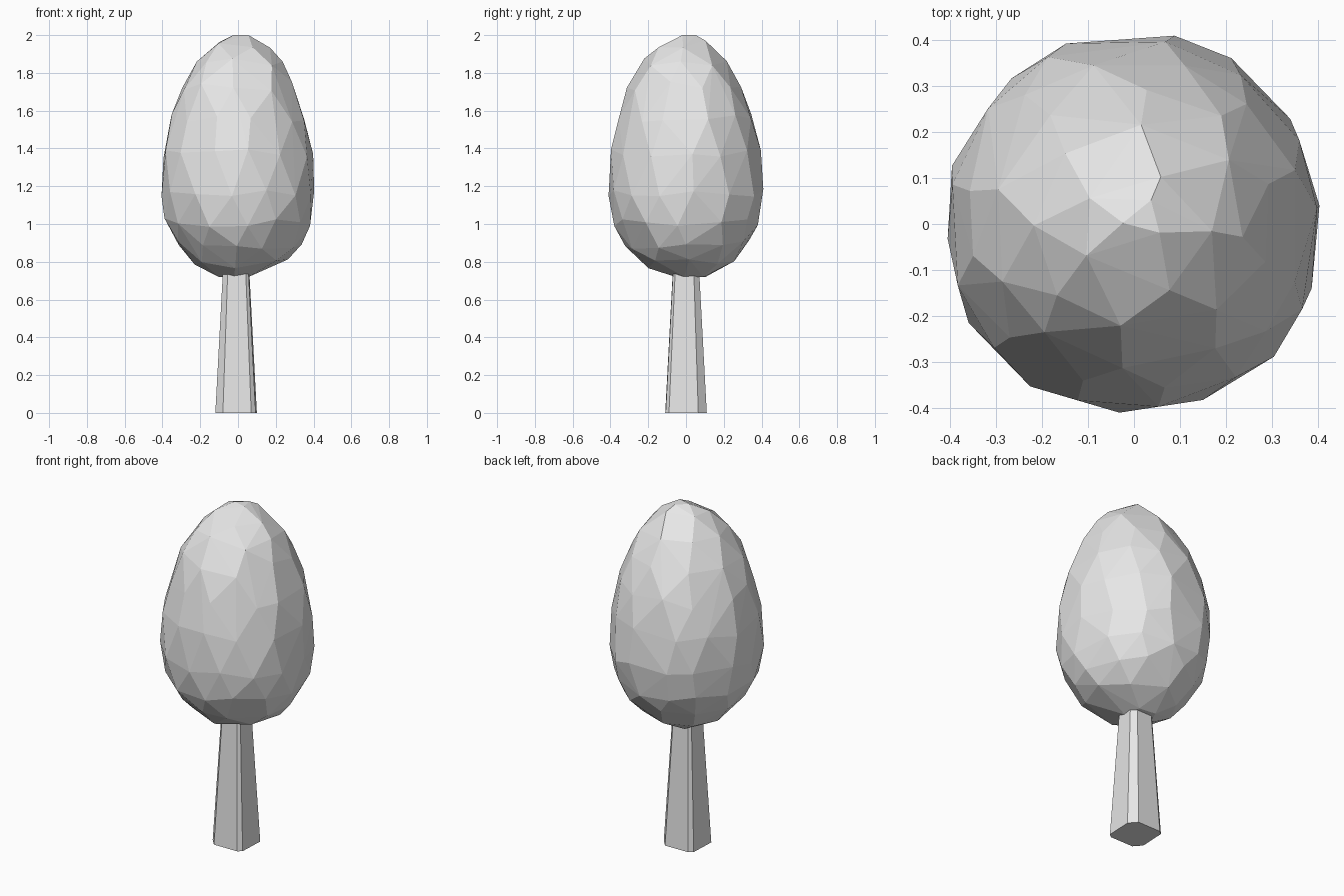
import bpy, bmesh, math, random

if "Cube" in bpy.data.objects:
    bpy.data.objects.remove(bpy.data.objects["Cube"])

random.seed(4)

grey = bpy.data.materials.new("plain grey")
grey.diffuse_color = (0.8, 0.8, 0.8, 1)
grey.use_nodes = True
grey.node_tree.nodes["Principled BSDF"].inputs["Base Color"].default_value = grey.diffuse_color


def finish(bm, name):
    """Turn a bmesh into a flat-shaded grey object."""
    bmesh.ops.recalc_face_normals(bm, faces=bm.faces)
    mesh = bpy.data.meshes.new(name)
    bm.to_mesh(mesh)
    bm.free()
    mesh.materials.append(grey)
    obj = bpy.data.objects.new(name, mesh)
    bpy.context.collection.objects.link(obj)
    return obj


# Trunk: tapered square post with uneven cut corners
section = [(0.07, -0.108), (0.093, -0.09), (0.10, 0.065), (0.06, 0.11),
           (-0.09, 0.108), (-0.113, 0.09), (-0.12, -0.065), (-0.08, -0.11)]
bm = bmesh.new()
rings = []
for z, s in ((0.0, 1.0), (0.78, 0.62)):
    rings.append([bm.verts.new((-0.01 + (x + 0.01) * s, y * s, z)) for x, y in section])
low, high = rings
for i in range(8):
    j = (i + 1) % 8
    bm.faces.new((low[i], low[j], high[j], high[i]))
bm.faces.new(low[::-1])
bm.faces.new(high)
finish(bm, "trunk")

# Crown: faceted egg, staggered rings of jittered points wrapped in a hull
# each ring: height, radius, centre x, centre y, number of points
egg = [(2.0, 0.045, 0.02, 0.01, 3), (1.95, 0.14, 0.01, 0.0, 5),
       (1.86, 0.228, 0.01, -0.01, 8), (1.73, 0.302, 0.0, -0.01, 10),
       (1.56, 0.363, 0.0, 0.0, 12), (1.37, 0.403, 0.0, 0.0, 13),
       (1.17, 0.414, 0.0, 0.0, 14), (1.01, 0.388, 0.0, 0.0, 13),
       (0.89, 0.325, 0.01, 0.0, 11), (0.79, 0.235, 0.0, 0.0, 8),
       (0.72, 0.085, -0.02, 0.03, 5)]
bm = bmesh.new()
for k, (z, r, cx, cy, n) in enumerate(egg):
    ends = k in (0, len(egg) - 1)
    turn = random.uniform(0, math.tau)
    for i in range(n):
        a = turn + math.tau * (i + random.uniform(-0.18, 0.18)) / n
        t = 0 if ends else random.uniform(-0.025, 0.025)
        # keep the points on the egg while they slide up or down
        slope = 0 if ends else (egg[k + 1][1] - egg[k - 1][1]) / (egg[k + 1][0] - egg[k - 1][0])
        rr = (r + slope * t) * random.uniform(0.99, 1.015)
        x = max(-0.405, min(0.403, cx + rr * math.cos(a)))
        y = max(-0.41, min(0.41, cy + rr * math.sin(a)))
        bm.verts.new((x, y, z + t))
hull = bmesh.ops.convex_hull(bm, input=bm.verts)
loose = [v for v in bm.verts if not v.link_faces]
bmesh.ops.delete(bm, geom=loose, context='VERTS')
finish(bm, "crown")
